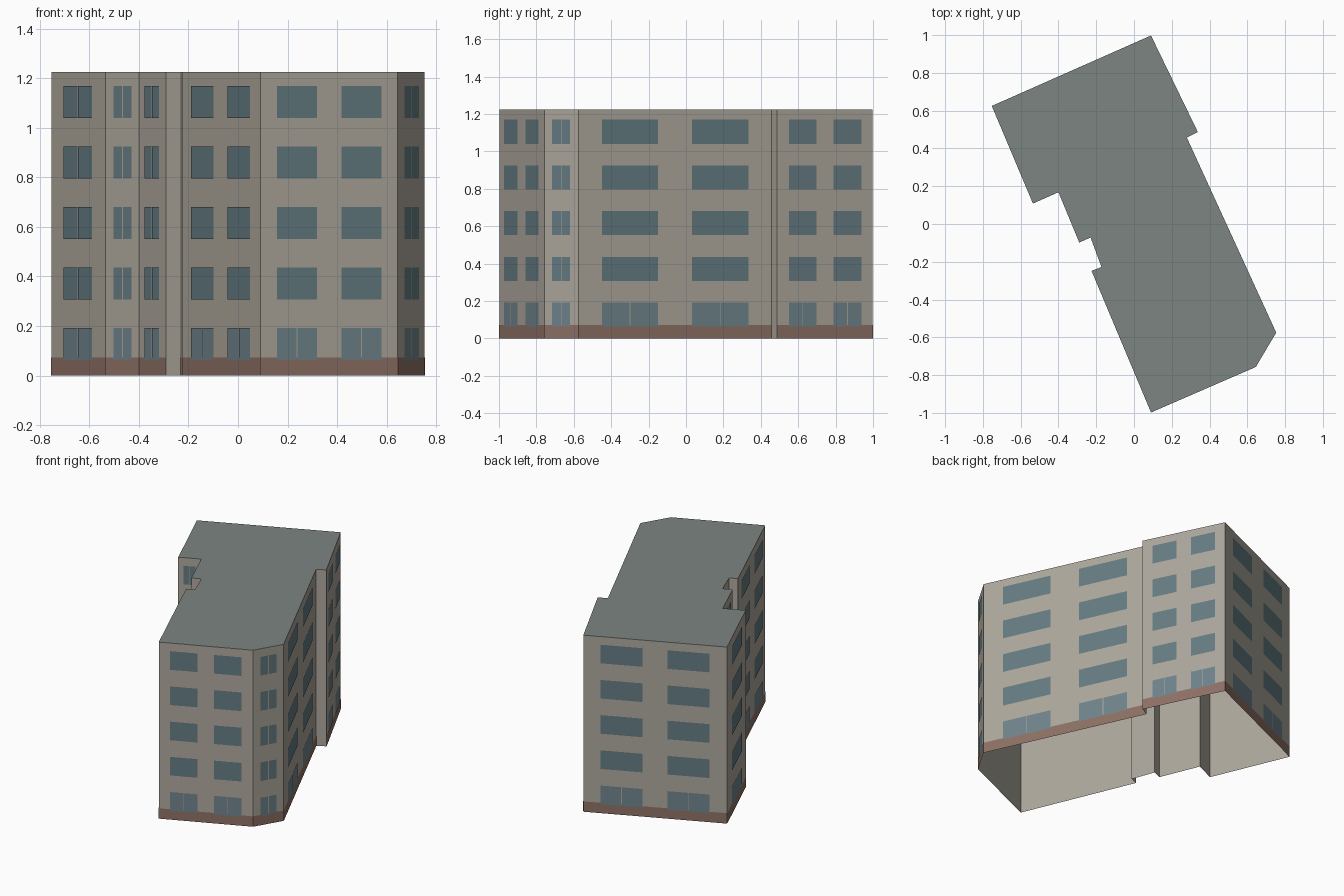
import bpy
from mathutils import Vector

if "Cube" in bpy.data.objects:
    bpy.data.objects.remove(bpy.data.objects["Cube"])

HEIGHT = 1.225
FLOORS = 5
STOREY = 0.2445
PLINTH = 0.072

# Footprint, counter-clockwise: corner x, y and window columns on the wall that starts there
FOOTPRINT = [
    (0.09, -0.998, 2), (0.645, -0.757, 1), (0.753, -0.575, 2), (0.28, 0.457, 0),
    (0.338, 0.487, 2), (0.09, 0.998, 2), (-0.753, 0.625, 1), (-0.535, 0.108, 1),
    (-0.40, 0.168, 1), (-0.29, -0.098, 0), (-0.23, -0.072, 1), (-0.172, -0.228, 0),
    (-0.225, -0.248, 2),
]
# Start and end of each window as a fraction of the wall length
COLUMNS = {0: [], 1: [(0.235, 0.765)], 2: [(0.12, 0.412), (0.588, 0.88)]}


def material(name, rgb):
    mat = bpy.data.materials.new(name)
    mat.diffuse_color = (*rgb, 1.0)
    mat.use_nodes = True
    mat.node_tree.nodes["Principled BSDF"].inputs["Base Color"].default_value = mat.diffuse_color
    return mat


def build(name, faces, mat):
    verts = [v for f in faces for v in f]
    index, polys = 0, []
    for f in faces:
        polys.append(list(range(index, index + len(f))))
        index += len(f)
    mesh = bpy.data.meshes.new(name)
    mesh.from_pydata(verts, [], polys)
    mesh.materials.append(mat)
    obj = bpy.data.objects.new(name, mesh)
    bpy.context.collection.objects.link(obj)
    return obj


def panel(a, b, t0, t1, z0, z1, lift=0.0):
    """Upright rectangle on wall a-b, lifted outwards from it."""
    d = b - a
    out = Vector((d.y, -d.x)).normalized() * lift
    p, q = a + d * t0 + out, a + d * t1 + out
    return [(p.x, p.y, z0), (q.x, q.y, z0), (q.x, q.y, z1), (p.x, p.y, z1)]


corners = [Vector((x, y)) for x, y, n in FOOTPRINT]
walls, plinths, upper_glass, ground_glass = [], [], [], []

for i, (x, y, count) in enumerate(FOOTPRINT):
    a, b = corners[i], corners[(i + 1) % len(corners)]
    length = (b - a).length
    walls.append(panel(a, b, 0, 1, 0, HEIGHT))
    # Narrow returns stay plain
    if count:
        plinths.append(panel(a, b, 0, 1, 0, PLINTH, 0.0015))
    for t0, t1 in COLUMNS[count]:
        for floor in range(FLOORS):
            z0 = 0.063 + floor * STOREY
            z1 = z0 + 0.129
            target = upper_glass if floor else ground_glass
            # Ground floor and single windows have a split pane
            if floor == 0 or count == 1:
                mid, gap = (t0 + t1) / 2, 0.002 / length
                target.append(panel(a, b, t0, mid - gap, z0, z1, 0.003))
                target.append(panel(a, b, mid + gap, t1, z0, z1, 0.003))
            else:
                target.append(panel(a, b, t0, t1, z0, z1, 0.003))

# Flat roof, open underneath
roof = [[(c.x, c.y, HEIGHT) for c in corners]]

build("outer_walls", walls, material("render", (0.42, 0.39, 0.335)))
build("flat_roof", roof, material("roofing", (0.20, 0.235, 0.22)))
build("plinth_band", plinths, material("brick", (0.27, 0.165, 0.13)))
build("upper_windows", upper_glass, material("glass", (0.13, 0.20, 0.225)))
build("ground_windows", ground_glass, material("light_glass", (0.16, 0.23, 0.26)))
